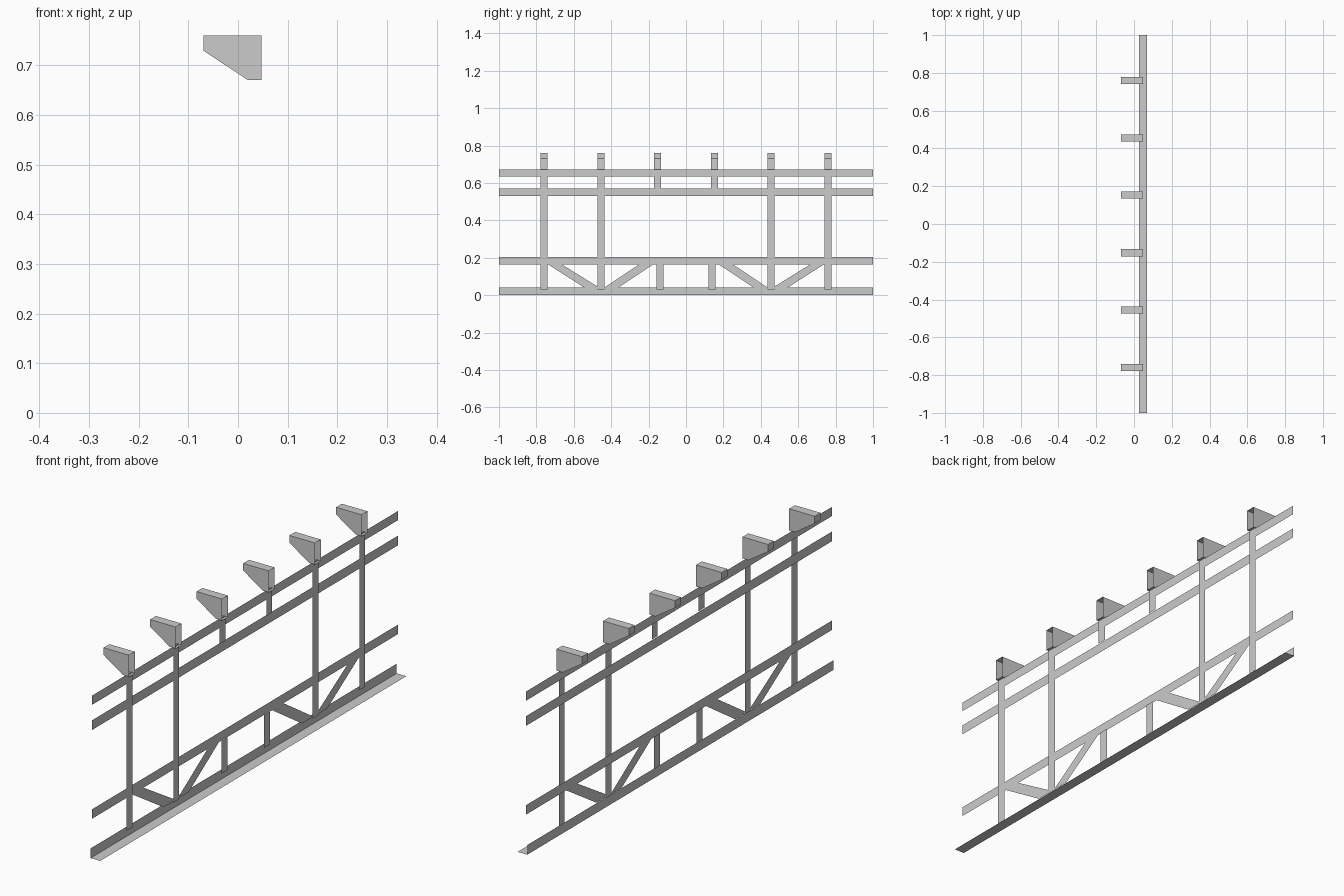
import bpy

cube = bpy.data.objects.get("Cube")
if cube:
    bpy.data.objects.remove(cube, do_unlink=True)

steel = bpy.data.materials.new("grey_steel")
steel.use_nodes = True
GREY = (0.6, 0.6, 0.6, 1)
steel.diffuse_color = GREY
steel.node_tree.nodes["Principled BSDF"].inputs["Base Color"].default_value = GREY

# Sheet planes, from the bottom angle outward
WEB_X = 0.026
RAIL_X = 0.032
BRACE_X = 0.034
POST_X = 0.036
HALF = 0.019  # half the width of a post


def sheet(name, verts, faces):
    mesh = bpy.data.meshes.new(name)
    mesh.from_pydata(verts, [], faces)
    mesh.materials.append(steel)
    obj = bpy.data.objects.new(name, mesh)
    bpy.context.collection.objects.link(obj)
    return obj


def plate(name, x, outline):
    """Flat sheet facing +x from a (y, z) outline."""
    return sheet(name, [(x, y, z) for y, z in outline], [range(len(outline))])


def strip(name, x, y0, y1, z0, z1):
    return plate(name, x, [(y0, z0), (y1, z0), (y1, z1), (y0, z1)])


# Long horizontal rails
for name, z0, z1 in (("lower_rail", 0.164, 0.203),
                     ("middle_rail", 0.531, 0.571),
                     ("top_rail", 0.635, 0.673)):
    strip(name, RAIL_X, -1, 1, z0, z1)

# Bottom angle: upright web and flat flange in one folded sheet
sheet("bottom_angle",
      [(x, y, z) for x, z in ((WEB_X, 0.04), (WEB_X, 0), (0.07, 0)) for y in (-1, 1)],
      [(0, 2, 3, 1), (2, 4, 5, 3)])

# Posts
TALL_Y = (-0.76, -0.455, 0.455, 0.76)
SHORT_Y = (-0.152, 0.153)
for y in TALL_Y:
    strip("tall_post", POST_X, y - HALF, y + HALF, 0.031, 0.673)
for y in SHORT_Y:
    strip("short_top_post", POST_X, y - HALF, y + HALF, 0.571, 0.673)
for y in (-0.14, 0.139):
    strip("short_bottom_post", POST_X, y - HALF, y + HALF, 0.031, 0.166)

# Diagonal braces, mirrored about the middle
for side in (-1, 1):
    for name, low, high in (("outer_brace", (0.535, 0.455), (0.743, 0.67)),
                            ("inner_brace", (0.445, 0.37), (0.245, 0.17))):
        plate(name, BRACE_X,
              [(side * low[0], 0.035), (side * low[1], 0.035),
               (side * high[1], 0.168), (side * high[0], 0.168)])

# Hollow brackets, open toward +x
PROFILE = [(0.047, 0.671), (0.019, 0.671), (-0.07, 0.73), (-0.07, 0.76), (0.047, 0.76)]
N = len(PROFILE)
for y in TALL_Y + SHORT_Y:
    verts = [(x, y + s * HALF, z) for s in (-1, 1) for x, z in PROFILE]
    walls = [(i, i + 1, i + 1 + N, i + N) for i in range(N - 1)]
    sheet("bracket", verts, walls + [tuple(reversed(range(N))), tuple(range(N, 2 * N))])
